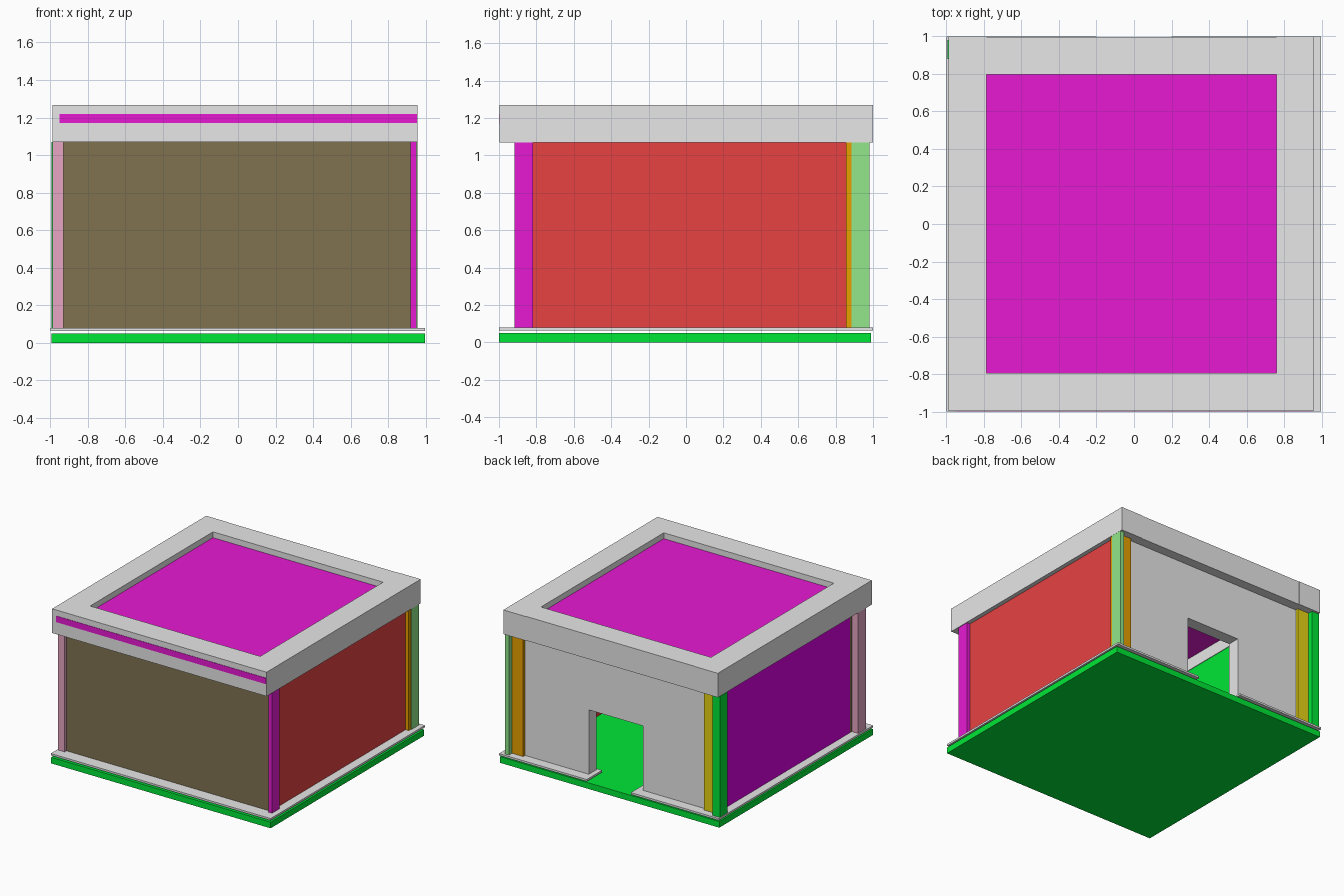
import bpy
import bmesh

if "Cube" in bpy.data.objects:
    bpy.data.objects.remove(bpy.data.objects["Cube"])


def material(name, r, g, b):
    m = bpy.data.materials.new(name)
    m.use_nodes = True
    m.diffuse_color = (r, g, b, 1)
    m.node_tree.nodes["Principled BSDF"].inputs["Base Color"].default_value = (r, g, b, 1)
    return m


gray = material("light gray", 0.8, 0.8, 0.8)
green = material("bright green", 0, 0.8, 0.037)
magenta = material("magenta", 0.8, 0.01, 0.654)
olive = material("olive brown", 0.215, 0.17, 0.081)
red = material("brick red", 0.8, 0.055, 0.055)
purple = material("purple", 0.73, 0, 0.8)
pink = material("dusty pink", 0.8, 0.38, 0.546)
orange = material("orange", 0.8, 0.351, 0)
pale_green = material("pale green", 0.287, 0.8, 0.258)
yellow = material("mustard yellow", 0.8, 0.654, 0.007)


def box(name, mat, x, y, z):
    """Box spanning the (low, high) ranges x, y and z."""
    bm = bmesh.new()
    bmesh.ops.create_cube(bm, size=1)
    for v in bm.verts:
        v.co = [r[0] if c < 0 else r[1] for c, r in zip(v.co, (x, y, z))]
    mesh = bpy.data.meshes.new(name)
    bm.to_mesh(mesh)
    bm.free()
    mesh.materials.append(mat)
    ob = bpy.data.objects.new(name, mesh)
    bpy.context.collection.objects.link(ob)
    return ob


# Floor slab
box("floor_slab", green, (-0.994, 0.996), (-1, 0.988), (0, 0.05))

# Plinth ring, open at the doorway
plinth = (0.064, 0.08)
box("plinth_right", gray, (-0.998, -0.798), (-1, 1), plinth)
box("plinth_left", gray, (0.796, 0.996), (-1, 1), plinth)
box("plinth_front", gray, (-0.798, 0.796), (-1, -0.8), plinth)
box("plinth_back_right", gray, (-0.798, -0.2), (0.8, 1), plinth)
box("plinth_back_left", gray, (0.2, 0.796), (0.8, 1), plinth)

# Walls, set back from the corner posts
wall = (0.08, 1.07)
box("front_wall", olive, (-0.93, 0.918), (-0.895, -0.795), wall)
box("left_wall", red, (0.77, 0.922), (-0.82, 0.855), wall)
right_wall = box("right_wall", purple, (-0.93, -0.79), (-0.82, 0.88), wall)

# Green inner face of the right wall
right_wall.data.materials.append(green)
for face in right_wall.data.polygons:
    if face.normal.x > 0.5:
        face.material_index = 1

# Back wall around the doorway
back = (0.815, 0.916)
box("back_wall_right", gray, (-0.82, -0.25), back, wall)
box("back_wall_left", gray, (0.24, 0.82), back, wall)
box("door_lintel", gray, (-0.25, 0.24), back, (0.608, 1.07))

# Corner posts
box("front_right_post", pink, (-0.988, -0.93), (-0.918, -0.82), wall)
box("front_left_post", magenta, (0.92, 0.951), (-0.918, -0.818), wall)
box("back_left_outer_post", pale_green, (0.92, 0.956), (0.884, 0.98), wall)
box("back_left_inner_post", orange, (0.82, 0.95), (0.855, 0.94), wall)
box("back_right_outer_post", green, (-0.993, -0.925), (0.88, 0.98), wall)
box("back_right_inner_post", yellow, (-0.925, -0.82), (0.85, 0.94), wall)

# Parapet beams
beam = (1.07, 1.268)
box("parapet_right", gray, (-0.988, -0.785), (-0.997, 0.999), beam)
box("parapet_left", gray, (0.758, 0.957), (-0.997, 1), beam)
box("parapet_front", gray, (-0.785, 0.758), (-0.997, -0.795), beam)
box("parapet_back", gray, (-0.785, 0.758), (0.797, 0.996), beam)

# Roof slab, its edge showing in the front parapet
box("roof_slab", magenta, (-0.95, 0.955), (-1, 0.98), (1.17, 1.22))
